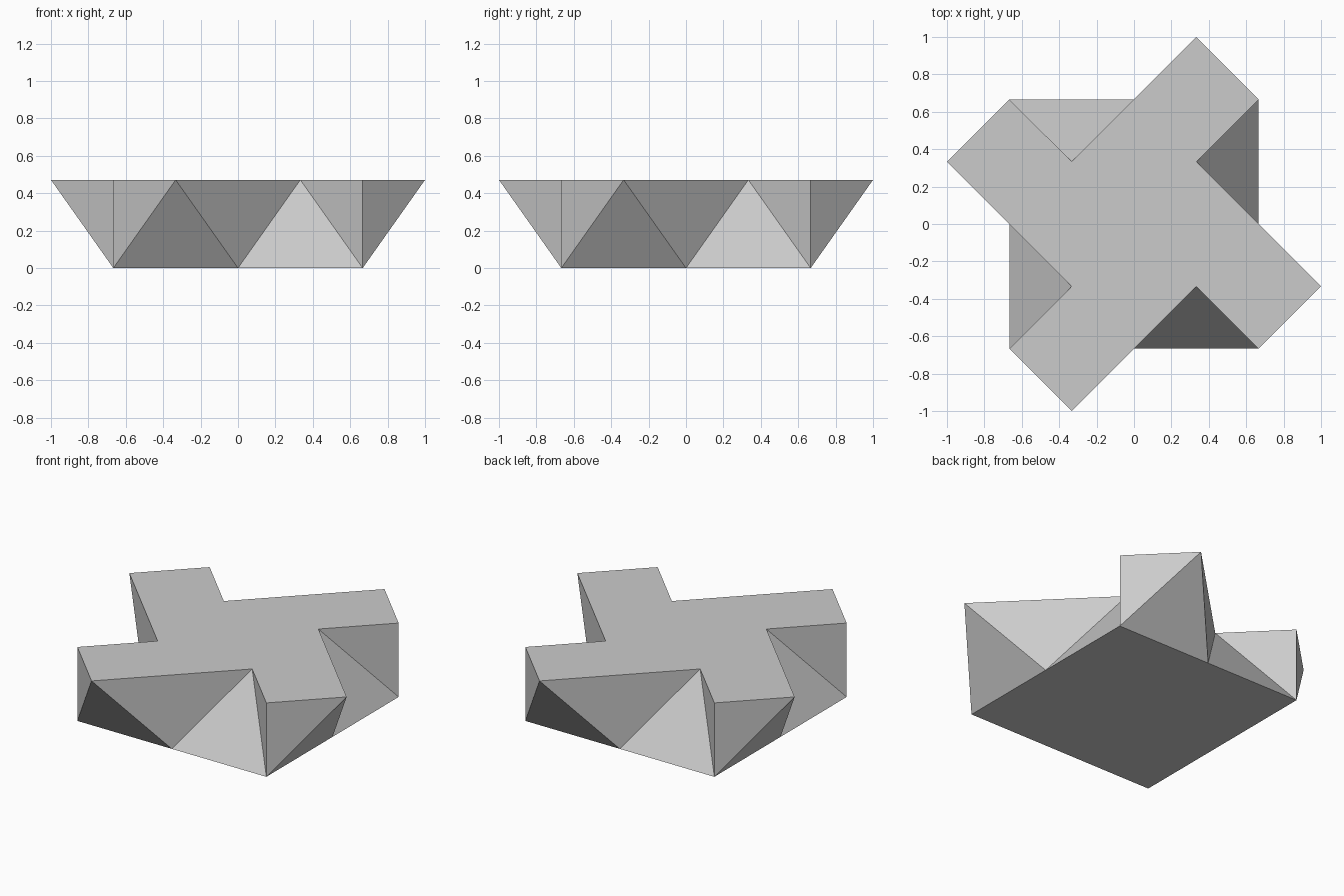
import bpy
import bmesh
from math import sqrt, pi
from mathutils import Matrix, Vector

cube = bpy.data.objects.get("Cube")
if cube:
    bpy.data.objects.remove(cube, do_unlink=True)

# Single flat colour
grey = bpy.data.materials.new("light_grey")
grey.use_nodes = True
colour = (0.6, 0.6, 0.6, 1)
grey.diffuse_color = colour
grey.node_tree.nodes["Principled BSDF"].inputs["Base Color"].default_value = colour

U = 1 / 3            # grid unit of the plan
H = sqrt(2) / 3      # height of the block

bm = bmesh.new()


def add_face(points, turn):
    """Add one face, turned about z by quarter turns."""
    spin = Matrix.Rotation(turn * pi / 2, 3, 'Z')
    bm.faces.new([bm.verts.new(spin @ Vector(p)) for p in points])


# Points of one quarter: square base below, one pinwheel arm above
base_left, base_mid, base_right = (-2*U, -2*U, 0), (0, -2*U, 0), (2*U, -2*U, 0)
arm_left, arm_tip = (-2*U, -2*U, H), (-U, -3*U, H)
notch, last_notch, centre = (U, -U, H), (-U, -U, H), (0, 0, H)
next_arm = (2*U, -2*U, H)

for turn in range(4):
    # Top of the arm
    add_face([arm_left, arm_tip, notch, centre, last_notch], turn)
    # Triangular sides of the arm
    add_face([base_left, arm_tip, arm_left], turn)
    add_face([base_left, base_mid, arm_tip], turn)
    add_face([base_mid, notch, arm_tip], turn)
    # Sloped notch and the upright side of the next arm
    add_face([base_mid, base_right, notch], turn)
    add_face([base_right, next_arm, notch], turn)
    # Quarter of the square base
    add_face([(0, 0, 0), base_mid, base_left, (-2*U, 0, 0)], turn)

bmesh.ops.remove_doubles(bm, verts=bm.verts, dist=0.0001)
bmesh.ops.dissolve_limit(bm, angle_limit=0.01, verts=[],
                         edges=[e for e in bm.edges
                                if all(v.co.z < 0.01 for v in e.verts)])
bmesh.ops.recalc_face_normals(bm, faces=bm.faces)

mesh = bpy.data.meshes.new("pinwheel_block")
bm.to_mesh(mesh)
bm.free()
mesh.materials.append(grey)
block = bpy.data.objects.new("pinwheel_block", mesh)
bpy.context.collection.objects.link(block)
